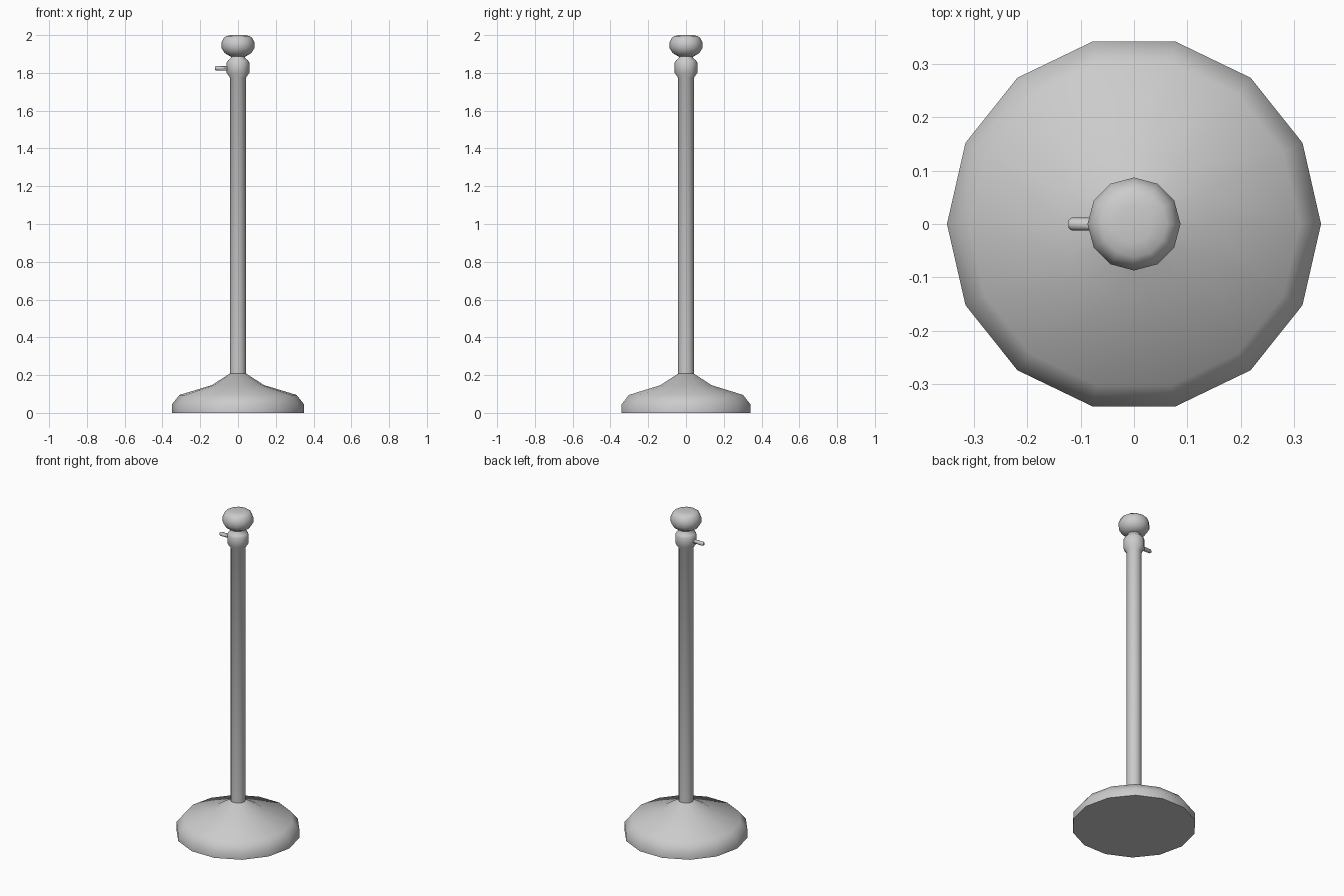
import bpy, bmesh
from math import cos, sin, pi, radians

if "Cube" in bpy.data.objects:
    bpy.data.objects.remove(bpy.data.objects["Cube"])


def lathe(name, profile, sides, angle=40):
    """Revolve (radius, z) points about z and cap both ends."""
    bm = bmesh.new()
    rings = [[bm.verts.new((r * cos(2 * pi * i / sides), r * sin(2 * pi * i / sides), z))
              for i in range(sides)] for r, z in profile]
    for a, b in zip(rings, rings[1:]):
        for i in range(sides):
            j = (i + 1) % sides
            bm.faces.new((a[i], a[j], b[j], b[i]))
    bm.faces.new(rings[0][::-1])
    bm.faces.new(rings[-1])
    mesh = bpy.data.meshes.new(name)
    bm.to_mesh(mesh)
    bm.free()
    ob = bpy.data.objects.new(name, mesh)
    bpy.context.collection.objects.link(ob)
    bpy.ops.object.select_all(action='DESELECT')
    ob.select_set(True)
    bpy.context.view_layer.objects.active = ob
    bpy.ops.object.shade_smooth_by_angle(angle=radians(angle))
    return ob


# Weighted domed foot
lathe("base", [(0.35, 0), (0.35, 0.045), (0.31, 0.095), (0.138, 0.147), (0.043, 0.208)], 14, 50)

# Post with flared collar and narrow neck
lathe("post", [(0.043, 0.19), (0.043, 1.775), (0.06, 1.80), (0.06, 1.855),
               (0.053, 1.866), (0.037, 1.88), (0.037, 1.90)], 12, 50)

# Rounded knob with a flat top
lathe("knob", [(0.042, 1.888), (0.071, 1.905), (0.087, 1.932), (0.087, 1.96),
               (0.076, 1.985), (0.062, 1.995), (0.035, 2.0)], 12, 50)

# Rope peg sticking out to the left
peg = lathe("rope_peg", [(0.012, 0.04), (0.012, 0.117), (0.007, 0.123)], 8)
peg.rotation_euler = (0, -pi / 2, 0)
peg.location = (0, 0, 1.825)
